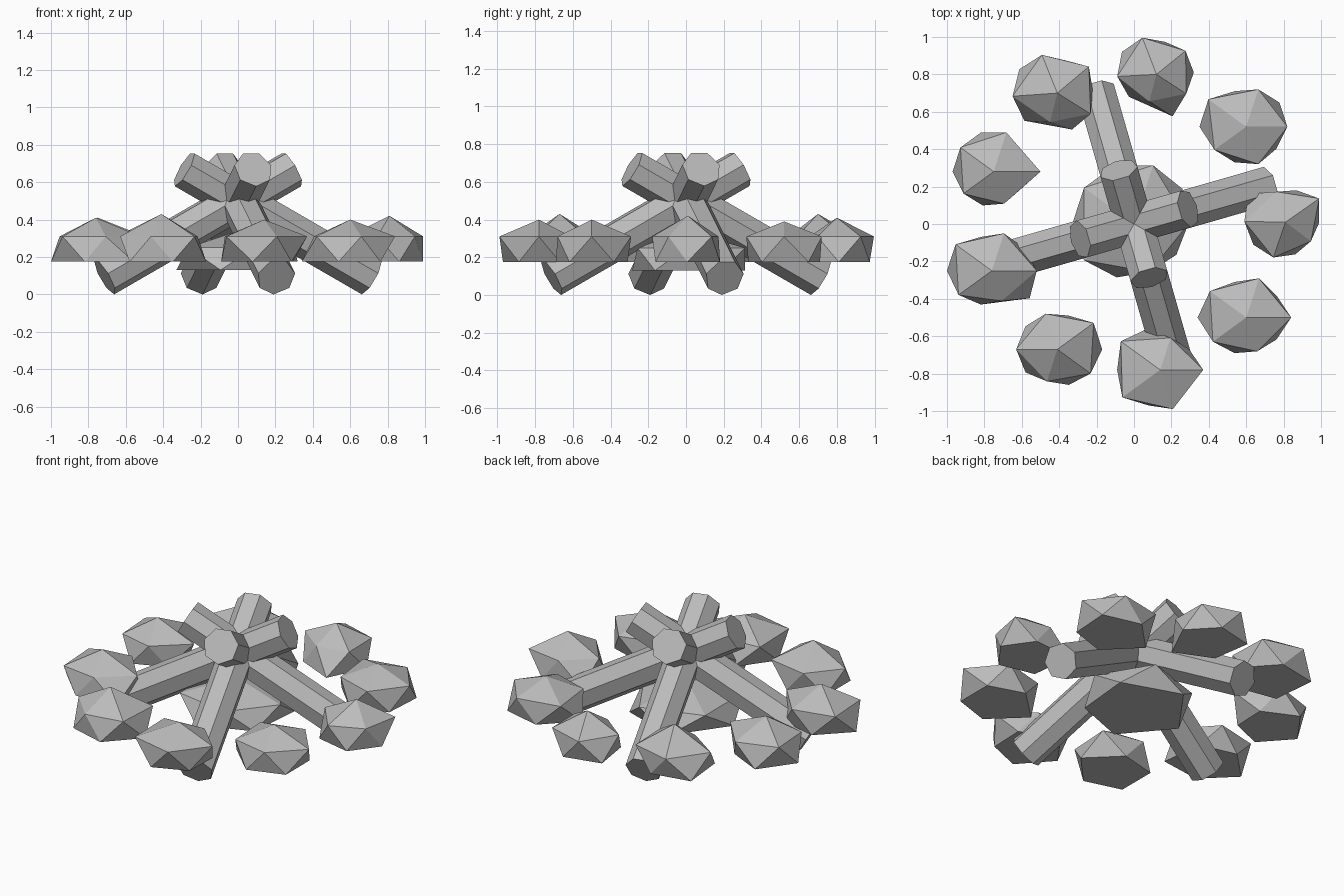
import bpy, bmesh
from math import sin, cos, pi, radians
from mathutils import Vector

cube = bpy.data.objects.get("Cube")
if cube:
    bpy.data.objects.remove(cube, do_unlink=True)

GREY = 0.5
grey = bpy.data.materials.new("plain_grey")
grey.use_nodes = True
grey.diffuse_color = (GREY, GREY, GREY, 1)
grey.node_tree.nodes["Principled BSDF"].inputs["Base Color"].default_value = (GREY, GREY, GREY, 1)


def finish(name, bm):
    """Turn a bmesh into a flat-shaded object with the grey material."""
    bmesh.ops.recalc_face_normals(bm, faces=bm.faces)
    mesh = bpy.data.meshes.new(name)
    bm.to_mesh(mesh)
    bm.free()
    mesh.materials.append(grey)
    obj = bpy.data.objects.new(name, mesh)
    bpy.context.collection.objects.link(obj)


def log(name, heading, low, high, radius, sides=7):
    """Leaning prism from its low outer end, over the centre, to its high end."""
    out = Vector((cos(heading), sin(heading), 0))
    side = Vector((-sin(heading), cos(heading), 0))
    start = out * low[0] + Vector((0, 0, low[1]))
    end = out * high[0] + Vector((0, 0, high[1]))
    down = (end - start).normalized().cross(side)
    if down.z > 0:
        down = -down
    bm = bmesh.new()
    ring = []
    for i in range(sides):
        turn = 2 * pi * i / sides
        ring.append(bm.verts.new(start + radius * (cos(turn) * down + sin(turn) * side)))
    cap = bm.faces.new(ring)
    # keep the starting cap while extruding the other one
    result = bmesh.ops.extrude_face_region(bm, geom=[cap], use_keep_orig=True)
    moved = [v for v in result["geom"] if isinstance(v, bmesh.types.BMVert)]
    bmesh.ops.translate(bm, verts=moved, vec=end - start)
    finish(name, bm)


def stone(name, x, y, peak, spin, reach, shoulder=0.31, base=0.175):
    """Flat-bottomed icosahedron; reach lists shoulder and base corners in turn."""
    bm = bmesh.new()
    ring = []
    for i, r in enumerate(reach):
        turn = radians(spin + 36 * i)
        z = base if i % 2 else shoulder
        ring.append(bm.verts.new((x + r / 100 * cos(turn), y + r / 100 * sin(turn), z)))
    apex = bm.verts.new((x, y, peak))
    n = len(ring)
    for i in range(n):
        bm.faces.new((ring[i - 1], ring[i], ring[(i + 1) % n]))
        if i % 2 == 0:
            bm.faces.new((ring[i], ring[(i + 2) % n], apex))
    bm.faces.new(ring[1::2])
    finish(name, bm)


# Four crossed logs
for k in range(4):
    log(f"log_{k + 1}", radians(16 + 90 * k), (0.74, 0.092), (-0.30, 0.67), 0.105)

# Ring of stones: x, y, peak height, spin, corner reach in hundredths
STONES = [
    (-0.41, 0.70, 0.43, 40, (22, 18, 22, 24, 24, 23, 16, 21, 21, 19)),
    (0.12, 0.80, 0.41, 39, (20, 18, 21, 22, 21, 19, 15, 24, 19, 20)),
    (0.60, 0.52, 0.39, 0, (22, 22, 21, 20, 25, 25, 21, 20, 21, 20)),
    (0.81, 0.01, 0.42, 35, (22, 18, 17, 25, 22, 21, 20, 18, 17, 18)),
    (0.60, -0.50, 0.40, 0, (24, 20, 22, 20, 24, 26, 22, 20, 19, 20)),
    (0.14, -0.78, 0.40, 0, (23, 19, 18, 23, 26, 23, 25, 20, 22, 18)),
    (-0.41, -0.67, 0.43, 36, (24, 19, 20, 21, 22, 21, 18, 20, 22, 24)),
    (-0.76, -0.25, 0.41, 0, (24, 21, 21, 19, 24, 24, 22, 19, 17, 25)),
    (-0.75, 0.28, 0.41, 0, (25, 18, 22, 22, 22, 22, 20, 19, 18, 17)),
]
for k, spec in enumerate(STONES):
    stone(f"ring_stone_{k + 1}", *spec)

# Low stone in the middle, under the logs
stone("centre_stone", 0, 0, 0.34, 0, (29, 32, 33, 33, 33, 33, 33, 30, 27, 28), 0.25, 0.13)
